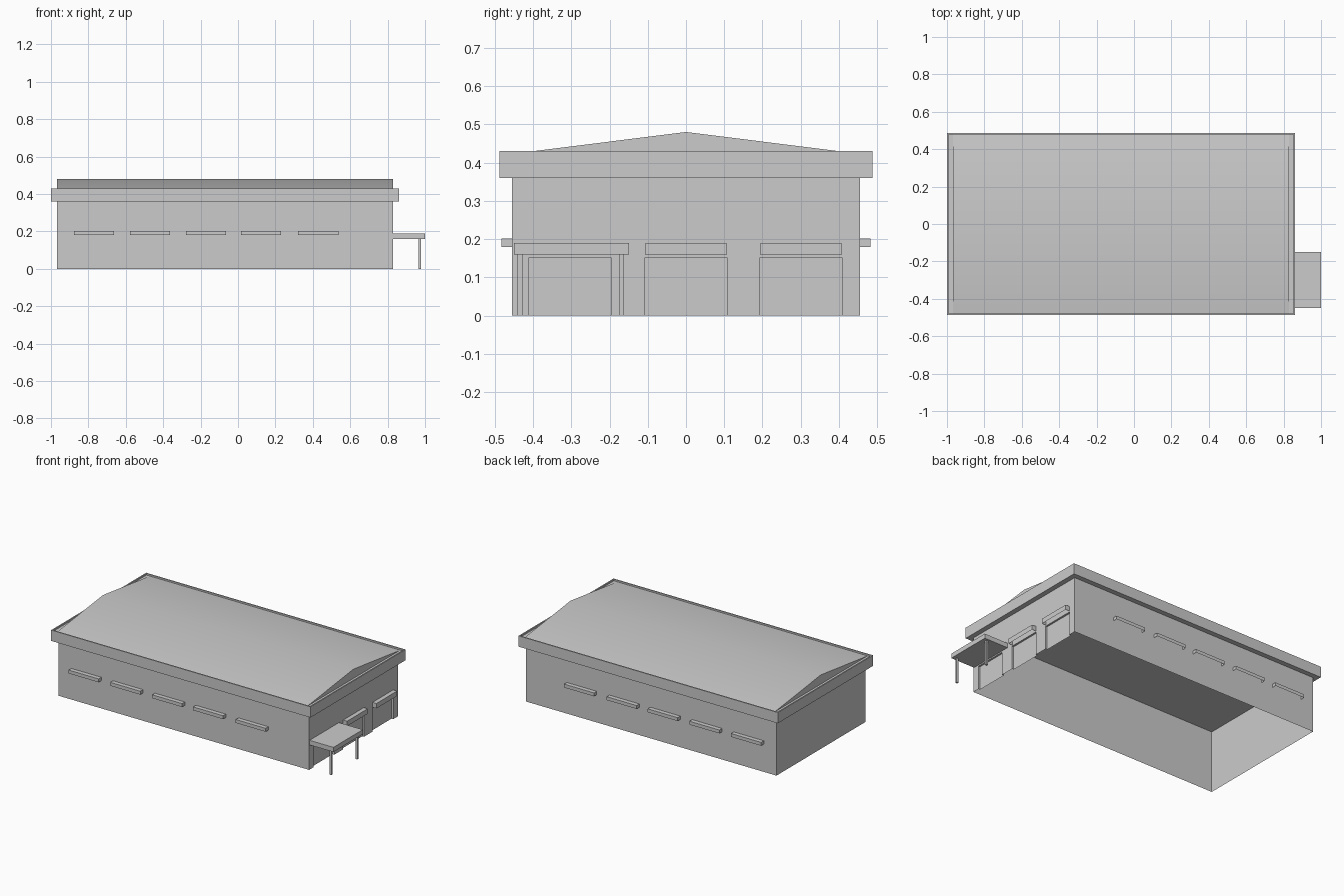
import bpy, bmesh

if "Cube" in bpy.data.objects:
    bpy.data.objects.remove(bpy.data.objects["Cube"])

X0, X1, Y = -0.968, 0.829, 0.455      # outer wall limits
DOORS = [-0.303, 0.0, 0.301]          # door centres along y
DOOR_HALF, DOOR_TOP, RECESS = 0.107, 0.152, 0.012
WALL_TOP = 0.36


def make(name, polys):
    """Object from a list of polygons, each a list of points."""
    bm = bmesh.new()
    for p in polys:
        bm.faces.new([bm.verts.new(v) for v in p])
    bmesh.ops.remove_doubles(bm, verts=bm.verts, dist=1e-5)
    bmesh.ops.recalc_face_normals(bm, faces=bm.faces)
    mesh = bpy.data.meshes.new(name)
    bm.to_mesh(mesh)
    bm.free()
    ob = bpy.data.objects.new(name, mesh)
    bpy.context.collection.objects.link(ob)
    return ob


def rect(x0, x1, y0, y1, z):
    return [(x0, y0, z), (x1, y0, z), (x1, y1, z), (x0, y1, z)]


def band(a, b):
    return [[a[i], a[(i + 1) % 4], b[(i + 1) % 4], b[i]] for i in range(4)]


def box(name, x0, x1, y0, y1, z0, z1, bottom=True):
    lo, hi = rect(x0, x1, y0, y1, z0), rect(x0, x1, y0, y1, z1)
    return make(name, band(lo, hi) + [hi] + ([lo[::-1]] if bottom else []))


def panel(x, y0, y1, z0, z1):
    return [(x, y0, z0), (x, y1, z0), (x, y1, z1), (x, y0, z1)]


# Wall shell, open underneath, with openings in the right end
lo, hi = rect(X0, X1, -Y, Y, 0), rect(X0, X1, -Y, Y, WALL_TOP)
sides = band(lo, hi)
polys = [sides[0], sides[2], sides[3]]
edge = -Y
for c in DOORS:
    a, b = c - DOOR_HALF, c + DOOR_HALF
    polys += [panel(X1, edge, a, 0, DOOR_TOP), panel(X1, edge, a, DOOR_TOP, WALL_TOP),
              panel(X1, a, b, DOOR_TOP, WALL_TOP)]
    edge = b
polys += [panel(X1, edge, Y, 0, DOOR_TOP), panel(X1, edge, Y, DOOR_TOP, WALL_TOP)]
make("walls", polys)

# Recessed doors with their reveals
for i, c in enumerate(DOORS):
    a, b, xi = c - DOOR_HALF, c + DOOR_HALF, X1 - RECESS
    front, back = panel(X1, a, b, 0, DOOR_TOP), panel(xi, a, b, 0, DOOR_TOP)
    make(f"door_{i + 1}", [back] + band(front, back)[1:])

# Fascia ring with soffit, ceiling, thin rim and sunken roof deck
ring = [(0.032, 0.40), (0.032, 0.36), (0, 0.36), (0, 0.43), (0.008, 0.43), (0.008, 0.42)]
loops = [rect(-1 + d, 0.861 - d, -0.487 + d, 0.487 - d, z) for d, z in ring]
polys = [loops[0][::-1], loops[-1]]
for a, b in zip(loops, loops[1:]):
    polys += band(a, b)
make("fascia", polys)

# Low gable roof
W, E, R = 0.479, 0.42, 0.48
left, right = [[(x, -W, E), (x, 0, R), (x, W, E)] for x in (X0, X1)]
roof = make("gable_roof", [left, right,
                           [left[0], right[0], right[1], left[1]],
                           [left[1], right[1], right[2], left[2]]])
bpy.context.view_layer.objects.active = roof
roof.select_set(True)
bpy.ops.object.shade_smooth_by_angle()

# Window ledges along both long walls
for i, x in enumerate([-0.877, -0.578, -0.278, 0.016, 0.322]):
    for side, s in (("front", -1), ("back", 1)):
        y0, y1 = sorted((s * Y, s * 0.483))
        box(f"{side}_ledge_{i + 1}", x, x + 0.215, y0, y1, 0.18, 0.202, bottom=False)

# Hoods over the two plain doors
for i, c in enumerate(DOORS[1:]):
    box(f"door_hood_{i + 1}", X1, 0.857, c - 0.106, c + 0.106, 0.158, 0.19, bottom=False)

# Porch canopy and its posts
box("porch_canopy", X1, 1.0, -0.45, -0.149, 0.16, 0.19)
for i, y in enumerate([-0.434, -0.168]):
    box(f"porch_post_{i + 1}", 0.964, 0.978, y - 0.006, y + 0.006, 0, 0.16)
